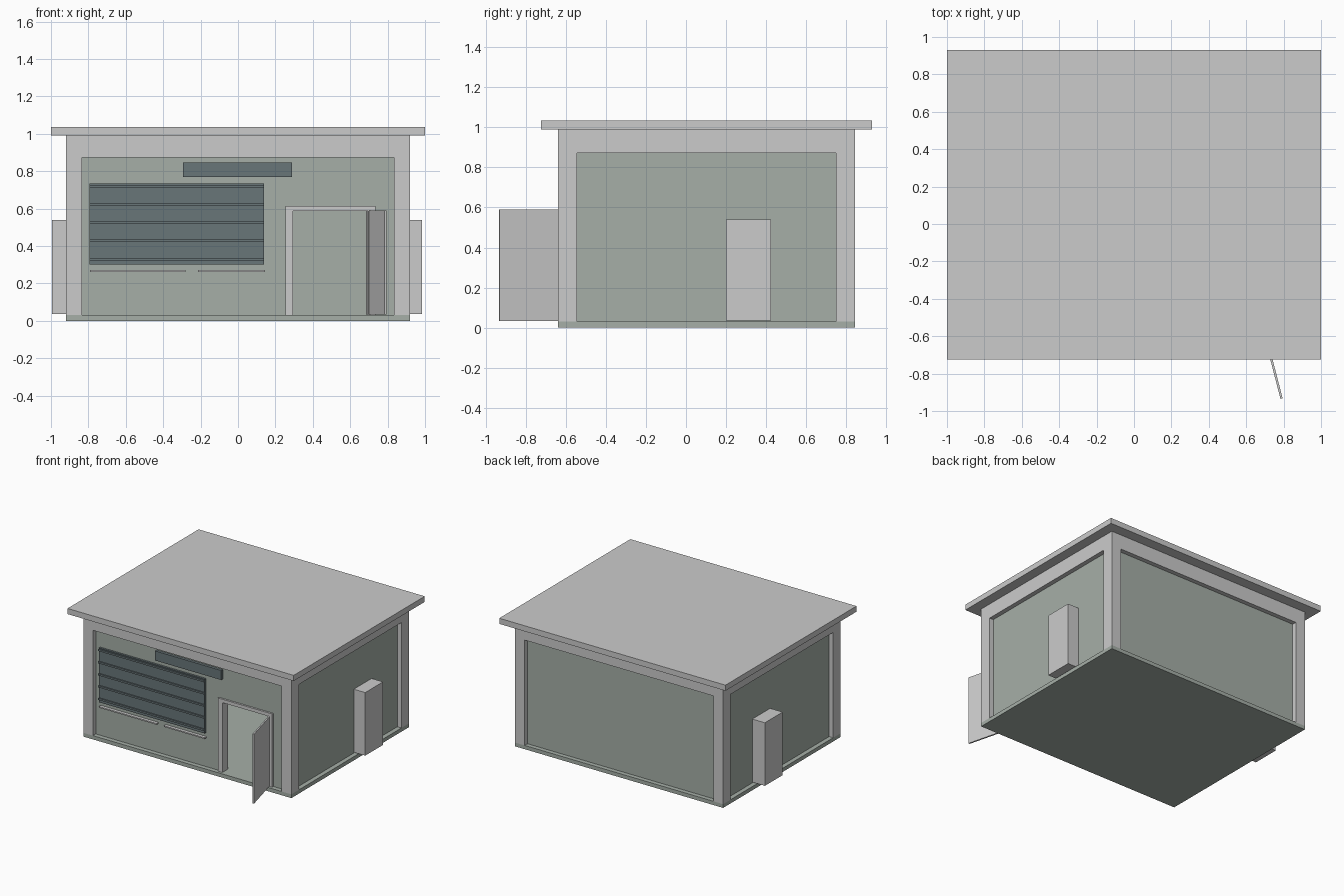
import bpy, bmesh, math
from mathutils import Matrix, Vector

if "Cube" in bpy.data.objects:
    bpy.data.objects.remove(bpy.data.objects["Cube"])


def material(name, rgb):
    m = bpy.data.materials.new(name)
    m.diffuse_color = (*rgb, 1)
    m.use_nodes = True
    m.node_tree.nodes["Principled BSDF"].inputs["Base Color"].default_value = m.diffuse_color
    return m


GREEN = material("wall_green", (0.38, 0.43, 0.39))
DARK = material("shutter_dark", (0.14, 0.18, 0.19))


def finish(name, bm, mat=None):
    bmesh.ops.recalc_face_normals(bm, faces=bm.faces)
    mesh = bpy.data.meshes.new(name)
    bm.to_mesh(mesh)
    bm.free()
    ob = bpy.data.objects.new(name, mesh)
    bpy.context.collection.objects.link(ob)
    if mat:
        mesh.materials.append(mat)
    return ob


def box(name, x, y, z, mat=None):
    bm = bmesh.new()
    size = (x[1] - x[0], y[1] - y[0], z[1] - z[0])
    mid = (sum(x) / 2, sum(y) / 2, sum(z) / 2)
    bmesh.ops.create_cube(bm, size=1, matrix=Matrix.Translation(mid) @ Matrix.Diagonal((*size, 1)))
    return finish(name, bm, mat)


def extrude(name, pts, offset, mat=None):
    bm = bmesh.new()
    face = bm.faces.new([bm.verts.new(p) for p in pts])
    new = bmesh.ops.extrude_face_region(bm, geom=[face], use_keep_orig=True)["geom"]
    bmesh.ops.translate(bm, vec=Vector(offset), verts=[v for v in new if isinstance(v, bmesh.types.BMVert)])
    return finish(name, bm, mat)


X, Y0, Y1 = 0.92, -0.64, 0.845      # outer body
PX, PY0, PY1 = 0.835, -0.545, 0.75  # panel edges
FLOOR, HEAD, TOP = 0.03, 0.872, 0.99
REC, T = 0.036, 0.03                # panel recess and thickness

# Floor slab and flat overhanging roof
box("floor_slab", (-X, X), (Y0, Y1), (0, FLOOR), GREEN)
box("roof", (-1, 1), (-0.725, 0.93), (TOP, 1.035))

# Corner posts
for sx, side in ((-1, "left"), (1, "right")):
    xs = sorted((sx * PX, sx * X))
    box(f"front_{side}_post", xs, (Y0, PY0), (FLOOR, HEAD))
    box(f"back_{side}_post", xs, (PY1, Y1), (FLOOR, HEAD))
    # Top beam, recessed side wall and wall-mounted cabinet
    box(f"{side}_beam", xs, (PY0, PY1), (HEAD, TOP))
    wall = sorted((sx * (X - REC), sx * (X - REC - T)))
    box(f"{side}_wall", wall, (PY0, PY1), (FLOOR, HEAD), GREEN)
    outer = 0.985 if sx > 0 else 0.995
    box(f"{side}_cabinet", sorted((sx * (X - REC), sx * outer)), (0.2, 0.425), (0.036, 0.54))

# Front and back beams, back wall
box("front_beam", (-X, X), (Y0, PY0), (HEAD, TOP))
box("back_beam", (-X, X), (PY1, Y1), (HEAD, TOP))
box("back_wall", (-PX, PX), (Y1 - REC - T, Y1 - REC), (FLOOR, HEAD), GREEN)

# Front wall with doorway notch
WF = Y0 + REC
outline = [(-PX, FLOOR), (0.275, FLOOR), (0.275, 0.6), (0.715, 0.6),
           (0.715, FLOOR), (PX, FLOOR), (PX, HEAD), (-PX, HEAD)]
extrude("front_wall", [(x, WF, z) for x, z in outline], (0, T, 0), GREEN)

# Door frame
frame = [(0.255, FLOOR), (0.295, FLOOR), (0.295, 0.588), (0.695, 0.588),
         (0.695, FLOOR), (0.735, FLOOR), (0.735, 0.615), (0.255, 0.615)]
extrude("door_frame", [(x, WF - 0.015, z) for x, z in frame], (0, 0.07, 0))

# Open door leaf, swung outwards about its hinge
door = box("door", (-0.006, 0.006), (-0.395, 0), (0, 0.555))
door.location = (0.69, -0.551, 0.034)
door.rotation_euler.z = math.radians(14.5)

# Roller shutter with raised ribs
box("shutter", (-0.795, 0.14), (WF - 0.016, WF), (0.3, 0.735), DARK)
for i, z in enumerate((0.33, 0.43, 0.525, 0.622, 0.72)):
    box(f"shutter_rib_{i + 1}", (-0.795, 0.14), (WF - 0.026, WF - 0.016), (z - 0.007, z + 0.007), DARK)

# Narrow sills under the shutter
box("sill_left", (-0.79, -0.28), (WF - 0.025, WF), (0.261, 0.271))
box("sill_right", (-0.215, 0.145), (WF - 0.025, WF), (0.261, 0.271))

# Blank sign board
box("sign_board", (-0.295, 0.29), (WF - 0.022, WF), (0.77, 0.846), DARK)
